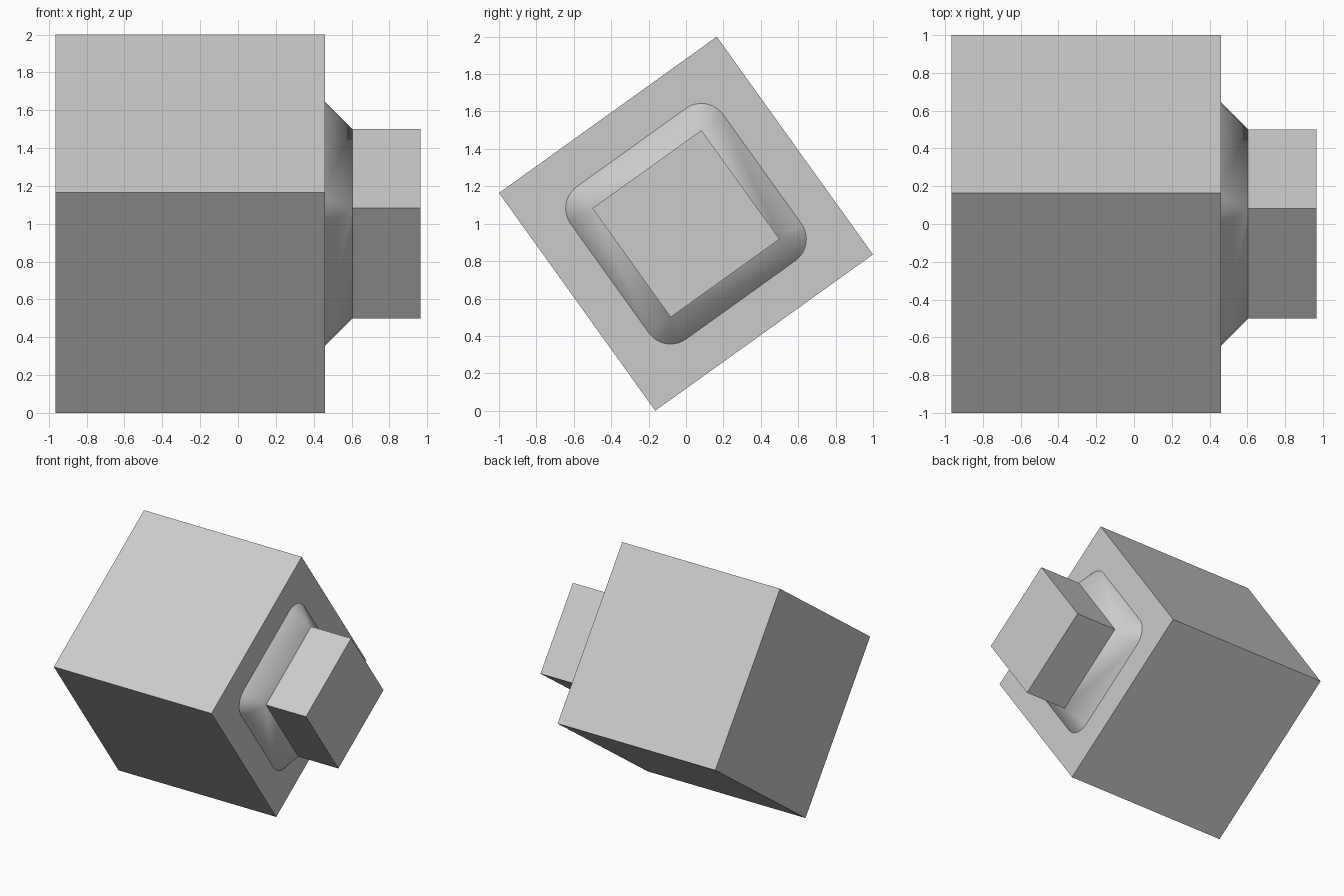
import bpy, bmesh, math
from mathutils import Matrix

if "Cube" in bpy.data.objects:
    bpy.data.objects.remove(bpy.data.objects["Cube"])

TILT = math.radians(35.65)   # roll about the long axis
H, N, R = 0.7165, 0.3585, 0.143   # body half side, neck half side, flare radius
X0, X1, X2, X3 = -0.965, 0.461, 0.604, 0.965
STEPS = 12                   # segments per rounded corner
PLACE = Matrix.Translation((0, 0, 1)) @ Matrix.Rotation(TILT, 4, 'X')

grey = bpy.data.materials.new("grey")
grey.diffuse_color = (0.6, 0.6, 0.6, 1)
grey.use_nodes = True
grey.node_tree.nodes["Principled BSDF"].inputs["Base Color"].default_value = grey.diffuse_color


def square(bm, half, x):
    return [bm.verts.new((x, a * half, b * half))
            for a, b in ((1, 1), (-1, 1), (-1, -1), (1, -1))]


def rounded(bm, x):
    """Four corner arcs centred on the neck's corners."""
    arcs = []
    for k, (a, b) in enumerate(((1, 1), (-1, 1), (-1, -1), (1, -1))):
        angles = [math.pi / 2 * (k + i / STEPS) for i in range(STEPS + 1)]
        arcs.append([bm.verts.new((x, a * N + R * math.cos(t), b * N + R * math.sin(t)))
                     for t in angles])
    return arcs


def tube(bm, lower, upper):
    for k in range(4):
        j = (k + 1) % 4
        bm.faces.new((lower[k], lower[j], upper[j], upper[k]))


def fan_ring(bm, corners, arcs):
    """Fan each arc to its square corner and join the straight sides."""
    for k in range(4):
        j = (k + 1) % 4
        for p, q in zip(arcs[k], arcs[k][1:]):
            bm.faces.new((corners[k], p, q))
        bm.faces.new((corners[k], arcs[k][-1], arcs[j][0], corners[j]))


def finish(bm, name, flip=False):
    bmesh.ops.transform(bm, matrix=PLACE, verts=bm.verts)
    bmesh.ops.recalc_face_normals(bm, faces=bm.faces)
    # make sure the surface faces outward
    bm.normal_update()
    if sum(f.normal.dot(f.calc_center_median() - PLACE.translation) * f.calc_area()
           for f in bm.faces) < 0:
        bmesh.ops.reverse_faces(bm, faces=bm.faces)
    mesh = bpy.data.meshes.new(name)
    bm.to_mesh(mesh)
    bm.free()
    mesh.materials.append(grey)
    obj = bpy.data.objects.new(name, mesh)
    bpy.context.collection.objects.link(obj)
    return obj


# Cube body, with an opening where the flare begins
bm = bmesh.new()
back, front = square(bm, H, X0), square(bm, H, X1)
bm.faces.new(back)
tube(bm, back, front)
fan_ring(bm, front, rounded(bm, X1))
finish(bm, "cube_body")

# Sloped flare with conical corners
bm = bmesh.new()
fan_ring(bm, square(bm, N, X2), rounded(bm, X1))
flare = finish(bm, "sloped_flare")
bpy.context.view_layer.objects.active = flare
flare.select_set(True)
bpy.ops.object.shade_smooth_by_angle(angle=math.radians(30))

# Square neck
bm = bmesh.new()
root, tip = square(bm, N, X2), square(bm, N, X3)
tube(bm, root, tip)
bm.faces.new(tip)
finish(bm, "square_neck")
